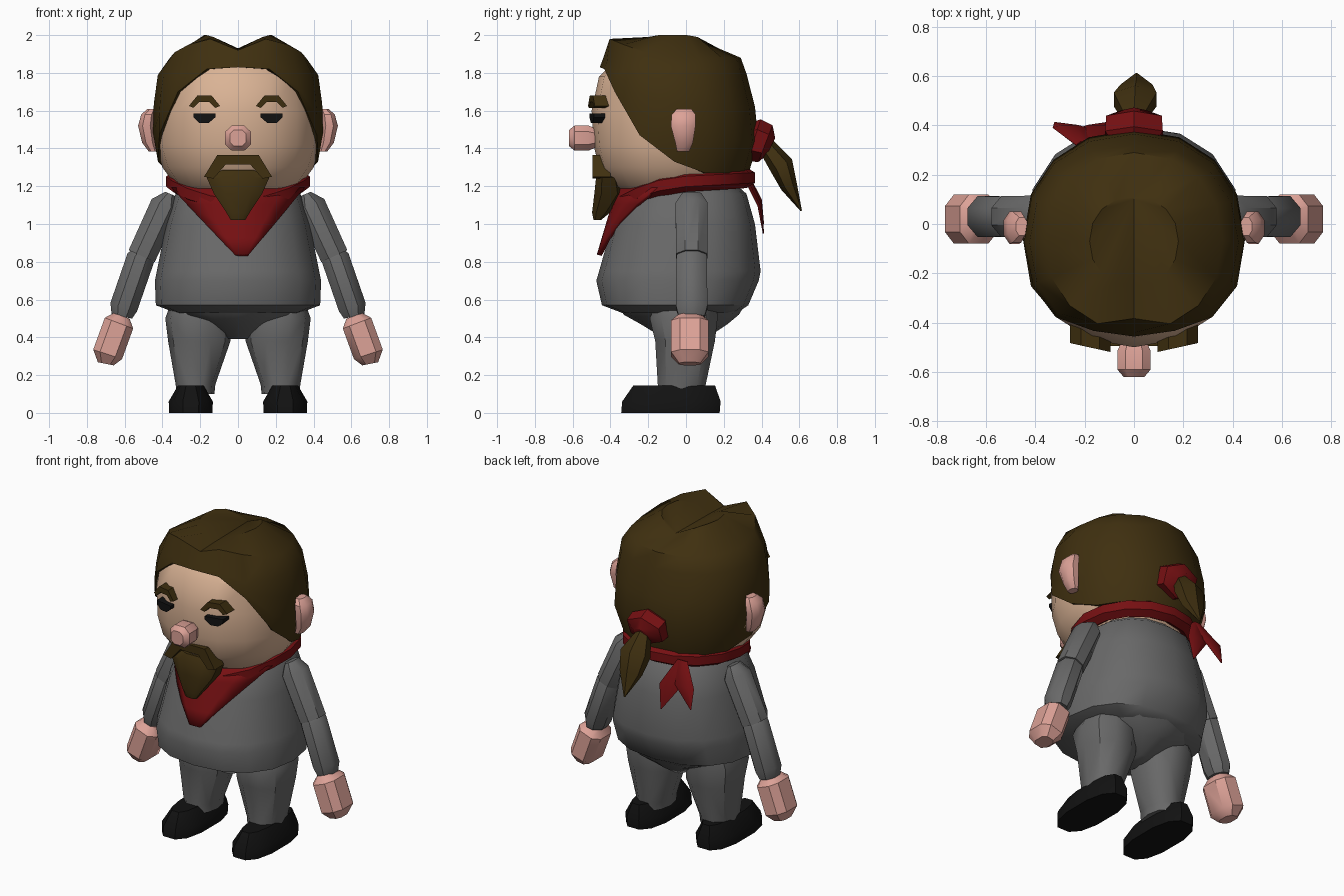
import bpy, bmesh, math
from mathutils import Vector

old = bpy.data.objects.get("Cube")
if old:
    bpy.data.objects.remove(old, do_unlink=True)


def material(name, *rgb):
    m = bpy.data.materials.new(name)
    m.use_nodes = True
    m.diffuse_color = (*rgb, 1)
    m.node_tree.nodes["Principled BSDF"].inputs["Base Color"].default_value = (*rgb, 1)
    return m


SKIN = material("face_skin", .70, .45, .30)
PINK = material("pink_skin", .72, .36, .31)
BROWN = material("brown_hair", .05, .029, .005)
RED = material("red_cloth", .18, .005, .006)
GREY = material("grey_cloth", .14, .14, .14)
BLACK = material("black", .006, .006, .006)
X, Y, Z = Vector((1, 0, 0)), Vector((0, 1, 0)), Vector((0, 0, 1))
parts = []


def add(name, mat, bm, mirror=False, thick=0):
    bmesh.ops.remove_doubles(bm, verts=bm.verts, dist=.0005)
    bmesh.ops.recalc_face_normals(bm, faces=bm.faces)
    mesh = bpy.data.meshes.new(name)
    bm.to_mesh(mesh)
    bm.free()
    mesh.materials.append(mat)
    ob = bpy.data.objects.new(name, mesh)
    bpy.context.collection.objects.link(ob)
    if thick:
        mod = ob.modifiers.new("thickness", 'SOLIDIFY')
        mod.thickness, mod.offset = thick, 0
    if mirror:
        ob.modifiers.new("mirror", 'MIRROR').use_mirror_merge = False
    parts.append(ob)
    return ob


def skin_rings(bm, rings, caps=True, closed=False):
    """Join rings of points with quads."""
    vs = [[bm.verts.new(p) for p in r] for r in rings]
    n = len(vs[0])
    pairs = list(zip(vs, vs[1:])) + ([(vs[-1], vs[0])] if closed else [])
    for a, b in pairs:
        for i in range(n):
            j = (i + 1) % n
            bm.faces.new((a[i], a[j], b[j], b[i]))
    if caps and not closed:
        bm.faces.new(vs[0])
        bm.faces.new(vs[-1])


def oval(c, u, v, ru, rv, n, power=2.0, turn=0.0):
    e = 2 / power
    out = []
    for i in range(n):
        a = 2 * math.pi * (i + turn) / n
        s, k = math.sin(a), -math.cos(a)
        out.append(c + u * ru * math.copysign(abs(s) ** e, s)
                   + v * rv * math.copysign(abs(k) ** e, k))
    return out


def stack(name, mat, rows, n=8, power=2.0, turn=0.0, mirror=False):
    """Level rings: z, centre x, half width, front y, back y."""
    bm = bmesh.new()
    skin_rings(bm, [oval(Vector((cx, (f + b) / 2, z)), X, Y, rx, (b - f) / 2, n, power, turn)
                    for z, cx, rx, f, b in rows])
    return add(name, mat, bm, mirror)


def sweep(name, mat, path, sizes, u, n=8, turn=.5, power=2.0, mirror=False):
    """Rings square to a path, with a size along u and across it."""
    path = [Vector(p) for p in path]
    bm, rings = bmesh.new(), []
    for i, (p, (ru, rv)) in enumerate(zip(path, sizes)):
        t = path[min(i + 1, len(path) - 1)] - path[max(i - 1, 0)]
        rings.append(oval(p, u, t.cross(u).normalized(), ru, rv, n, power, turn))
    skin_rings(bm, rings)
    return add(name, mat, bm, mirror)


def prism(name, mat, outline, y0, y1, slant=0, mirror=False):
    """Outline in x and z pushed through y."""
    bm = bmesh.new()
    skin_rings(bm, [[(x, y + slant * x, z) for x, z in outline] for y in (y0, y1)])
    return add(name, mat, bm, mirror)


# Torso, hips, legs and shoes
stack("torso", GREY, [(.53, 0, .33, -.34, .27), (.57, 0, .435, -.445, .33),
                      (.70, 0, .44, -.475, .385), (.75, 0, .43, -.46, .395),
                      (1.0, 0, .38, -.39, .365), (1.16, 0, .33, -.32, .32),
                      (1.23, 0, .24, -.22, .24)], 16, 2.3)
stack("hips", GREY, [(.39, 0, .05, -.11, .1), (.47, 0, .17, -.24, .22),
                     (.52, 0, .30, -.33, .28), (.6, 0, .38, -.38, .33)], 12, 2.2)
stack("legs", GREY, [(.10, .225, .1, -.155, .105), (.15, .225, .105, -.155, .11),
                     (.38, .205, .165, -.17, .16), (.50, .215, .17, -.2, .175),
                     (.57, .21, .15, -.17, .17)], 10, 2.3, .5, mirror=True)
stack("shoes", BLACK, [(0, .25, .118, -.35, .185), (.06, .25, .12, -.345, .19),
                       (.145, .25, .07, -.285, .16)], 12, 2.6, .5, mirror=True)

# Arms and hands
sweep("upper_arms", GREY, [(.36, .03, 1.16), (.385, .03, 1.10), (.51, .03, .83)],
      [(.055, .03), (.092, .085), (.09, .082)], Y, mirror=True)
sweep("forearms", GREY, [(.50, .03, .85), (.515, .03, .82), (.605, .03, .56), (.615, .03, .51)],
      [(.07, .06), (.088, .08), (.09, .08), (.075, .06)], Y, mirror=True)
sweep("hands", PINK, [(.612, .02, .515), (.63, .02, .475), (.69, .02, .31), (.70, .02, .26)],
      [(.06, .045), (.105, .085), (.105, .085), (.06, .045)], Y, power=2.8, mirror=True)

# Head envelope: z, half width, front y, back y
HEAD = [(1.12, .22, -.26, .22), (1.2, .34, -.40, .29), (1.3, .415, -.475, .35),
        (1.42, .45, -.505, .385), (1.6, .45, -.515, .37), (1.78, .43, -.475, .325),
        (1.9, .36, -.43, .29)]


def envelope(z):
    for a, b in zip(HEAD, HEAD[1:]):
        if z <= b[0]:
            t = (z - a[0]) / (b[0] - a[0])
            return [p + (q - p) * t for p, q in zip(a[1:], b[1:])]
    return HEAD[-1][1:]


rows = [(z, 0, r * .965, f * .97, b * .95) for z, r, f, b in HEAD[:-1]]
stack("head", SKIN, rows + [(1.85, 0, .3, -.39, .24)], 16, 2.1)

# Hair cap: sixteen columns from the hairline to a parted crown
HAIRLINE = [1.83, 1.82, 1.70, 1.47, 1.33, 1.27, 1.27, 1.27, 1.27]
RIM = [1.92, 1.98, 1.95, 1.91, 1.88, 1.88, 1.88, 1.88, 1.88]


def hair_point(i, z, scale=1.0):
    r, f, b = envelope(z)
    c = Vector((0, (f + b) / 2, z))
    return oval(c, X, Y, r * scale, (b - f) / 2 * scale, 16, 2.15)[i]


columns = []
for i in range(16):
    k = min(i, 16 - i)
    low, rim = HAIRLINE[k], RIM[k]
    high = max(1.79, low + .04)
    col = [hair_point(i, low, .9)]
    col += [hair_point(i, low + (high - low) * t) for t in (0, .33, .67, 1)]
    top = hair_point(i, 1.9, .87 if k == 0 else 1)
    top.z = rim
    inner = hair_point(i, 1.9, .5)
    inner.z = 1.925 + min(.075, .5 * abs(inner.x))
    columns.append(col + [top, inner, Vector((0, .1, 1.93))])
bm = bmesh.new()
skin_rings(bm, list(zip(*columns))[:-1], caps=False)
rim_verts = [bm.verts.new(c[-2]) for c in columns]
pole = bm.verts.new(columns[0][-1])
for i in range(16):
    bm.faces.new((rim_verts[i], rim_verts[(i + 1) % 16], pole))
add("hair", BROWN, bm)

# Ponytail and its tie
sweep("hair_tie", RED, [(0, .31, 1.46), (0, .36, 1.445), (0, .42, 1.425), (0, .45, 1.41)],
      [(.09, .07), (.135, .115), (.13, .105), (.06, .05)], X, 6, 0)
sweep("ponytail", BROWN, [(0, .42, 1.42), (.005, .505, 1.31), (.01, .545, 1.2), (.01, .61, 1.07)],
      [(.04, .045), (.1, .065), (.075, .045), (.004, .004)], X, 6, 0)

# Ears and nose
stack("ears", PINK, [(1.385, .45, .025, -.05, .02), (1.43, .47, .04, -.06, .04),
                     (1.52, .485, .047, -.085, .055), (1.58, .475, .04, -.08, .055),
                     (1.61, .455, .025, -.05, .03)], 8, 2.3, .5, mirror=True)
sweep("nose", PINK, [(0, -.47, 1.455), (0, -.515, 1.455), (0, -.59, 1.455), (0, -.62, 1.455)],
      [(.05, .05), (.072, .07), (.072, .07), (.045, .045)], X, 8, .5, 2.6)

# Eyes and eyebrows
prism("eyes", BLACK, [(.12, 1.585), (.235, 1.585), (.235, 1.565), (.205, 1.535),
                      (.155, 1.535), (.12, 1.565)], -.535, -.47, .2, True)
prism("eyebrows", BROWN, [(.095, 1.625), (.14, 1.68), (.215, 1.68), (.26, 1.625), (.235, 1.615),
                          (.205, 1.645), (.15, 1.645), (.12, 1.615)], -.54, -.45, .22, True)

# Moustache and goatee
prism("moustache", BROWN, [(-.18, 1.25), (-.11, 1.365), (.11, 1.365), (.18, 1.25), (.13, 1.24),
                           (.065, 1.315), (-.065, 1.315), (-.13, 1.24)], -.495, -.40)
stack("goatee", BROWN, [(1.285, 0, .09, -.465, -.38), (1.245, 0, .175, -.48, -.34),
                        (1.16, 0, .135, -.49, -.32), (1.06, 0, .065, -.50, -.40),
                        (1.02, 0, .04, -.49, -.45)], 8, 2.8, .5)

# Neckerchief: a rolled collar, a front triangle and two tails
rings = []
for i in range(16):
    a = 2 * math.pi * i / 16
    out = Vector((math.sin(a), -math.cos(a), 0))
    dip = max(0, -out.y)
    c = Vector((.335 * out.x, .325 * out.y - .005, 1.225 + .02 * out.y - .10 * dip ** 2))
    rings.append(oval(c, out, Z, .052, .055, 6))
bm = bmesh.new()
skin_rings(bm, rings, closed=True)
add("collar_roll", RED, bm)

bm, grid = bmesh.new(), []
for r in range(5):
    t = r / 4
    half, z, mid = .345 * (1 - t) + .035 * t, 1.19 - .355 * t, -.355 - .105 * t
    grid.append([bm.verts.new((half * s + .02 * t, mid + 1.75 * (half * s) ** 2, z))
                 for s in (-1, -.66, -.33, 0, .33, .66, 1)])
for a, b in zip(grid, grid[1:]):
    for i in range(6):
        bm.faces.new((a[i], a[i + 1], b[i + 1], b[i]))
add("front_triangle", RED, bm, thick=.025)

for name, tip_x, tip_z in (("long_tail", -.11, .95), ("short_tail", -.32, 1.0)):
    root = Vector((-.2, .32, 1.25))
    tip = Vector((tip_x, .41, tip_z))
    mid = root.lerp(tip, .5) + Y * .025
    sweep(name, RED, [root, mid, tip], [(.035, .02), (.07, .014), (.004, .004)], X, 6, .5)

# Smooth shading that keeps hard edges
bpy.ops.object.select_all(action='DESELECT')
for ob in parts:
    ob.select_set(True)
bpy.context.view_layer.objects.active = parts[0]
bpy.ops.object.shade_smooth_by_angle(angle=math.radians(38))
